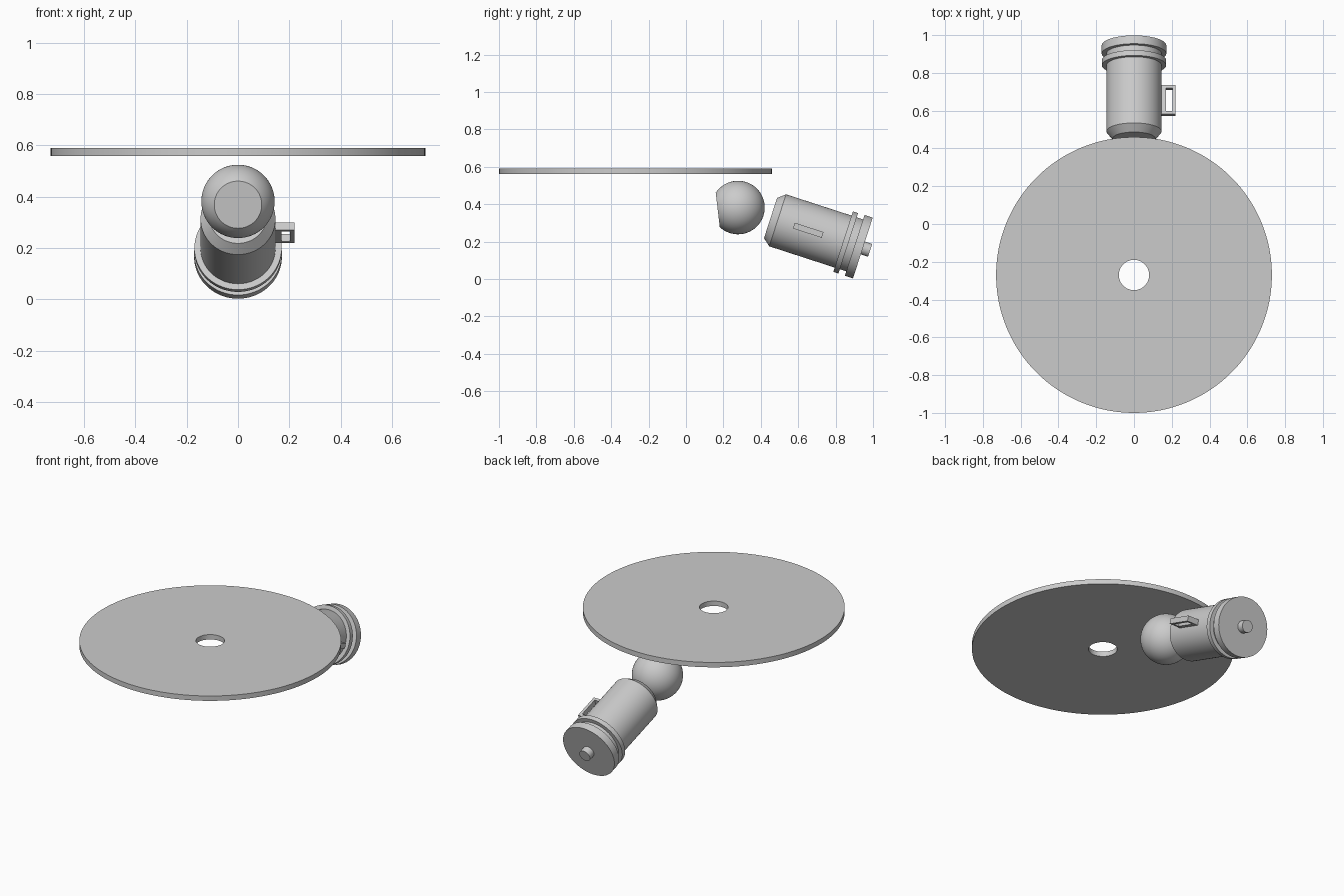
import bpy, bmesh, math
from mathutils import Matrix, Vector

if "Cube" in bpy.data.objects:
    bpy.data.objects.remove(bpy.data.objects["Cube"])

grey = bpy.data.materials.new("plain grey")
grey.use_nodes = True
COLOUR = (0.6, 0.6, 0.6, 1)
grey.diffuse_color = COLOUR
grey.node_tree.nodes["Principled BSDF"].inputs["Base Color"].default_value = COLOUR


def finish(name, bm, location, tilt):
    """Turn a bmesh into a placed object, tilted about x."""
    bmesh.ops.recalc_face_normals(bm, faces=bm.faces)
    mesh = bpy.data.meshes.new(name)
    bm.to_mesh(mesh)
    bm.free()
    mesh.materials.append(grey)
    obj = bpy.data.objects.new(name, mesh)
    bpy.context.collection.objects.link(obj)
    obj.location = location
    obj.rotation_euler.x = math.radians(tilt)
    bpy.ops.object.select_all(action='DESELECT')
    bpy.context.view_layer.objects.active = obj
    obj.select_set(True)
    bpy.ops.object.shade_smooth_by_angle(angle=math.radians(25))
    return obj


def lathe(name, profile, location, tilt=0, steps=96):
    """Spin (radius, height) points around the local z axis."""
    bm = bmesh.new()
    verts = [bm.verts.new((r, 0, h)) for r, h in profile]
    edges = [bm.edges.new(pair) for pair in zip(verts, verts[1:])]
    bmesh.ops.spin(bm, geom=verts + edges, cent=(0, 0, 0), axis=(0, 0, 1),
                   angle=math.tau, steps=steps)
    bmesh.ops.remove_doubles(bm, verts=bm.verts, dist=0.0001)
    return finish(name, bm, location, tilt)


# Flat disc with a round centre hole
lathe("disc", [(0.08, 0), (0.73, 0), (0.73, 0.03), (0.08, 0.03), (0.08, 0)],
      (0, -0.27, 0.56), steps=128)

# Ball with a flat facing forward
R, FLAT = 0.143, 0.109
start = math.acos(FLAT / R)
arc = [start + (math.pi - start) * i / 28 for i in range(29)]
ball = [(0, FLAT)] + [(R * math.sin(a), R * math.cos(a)) for a in arc[:-1]] + [(0, -R)]
lathe("ball", ball, (0, 0.278, 0.382), 96.7, 64)

# Barrel with tapered nose, two flanges and a rear knob
NOSE = (0, 0.452, 0.326)
TILT = -108
barrel = [(0, 0), (0.113, 0), (0.146, 0.04), (0.146, 0.408), (0.17, 0.408),
          (0.17, 0.437), (0.146, 0.437), (0.146, 0.473), (0.171, 0.473),
          (0.171, 0.519), (0, 0.519)]
lathe("barrel", barrel, NOSE, TILT)
lathe("rear_knob", [(0, 0.51), (0.036, 0.51), (0.036, 0.56), (0, 0.56)],
      NOSE, TILT, 48)

# Closed rectangular loop handle on the left side of the barrel
X0, X1, MID, LENGTH, THICK = 0.138, 0.22, 0.212, 0.162, 0.032
bm = bmesh.new()
rings = []
for y in (-THICK / 2, THICK / 2):
    for inset_in, inset_out, inset_end in ((0, 0, 0), (0.032, 0.017, 0.017)):
        a, b = X0 + inset_in, X1 - inset_out
        h = LENGTH / 2 - inset_end
        rings.append([bm.verts.new((x, y, MID + z))
                      for x, z in ((a, -h), (b, -h), (b, h), (a, h))])
low_out, low_in, high_out, high_in = rings
for p, q in ((low_out, low_in), (low_in, high_in),
             (high_in, high_out), (high_out, low_out)):
    for i in range(4):
        j = (i + 1) % 4
        bm.faces.new((p[i], p[j], q[j], q[i]))
finish("side_handle", bm, NOSE, TILT)
